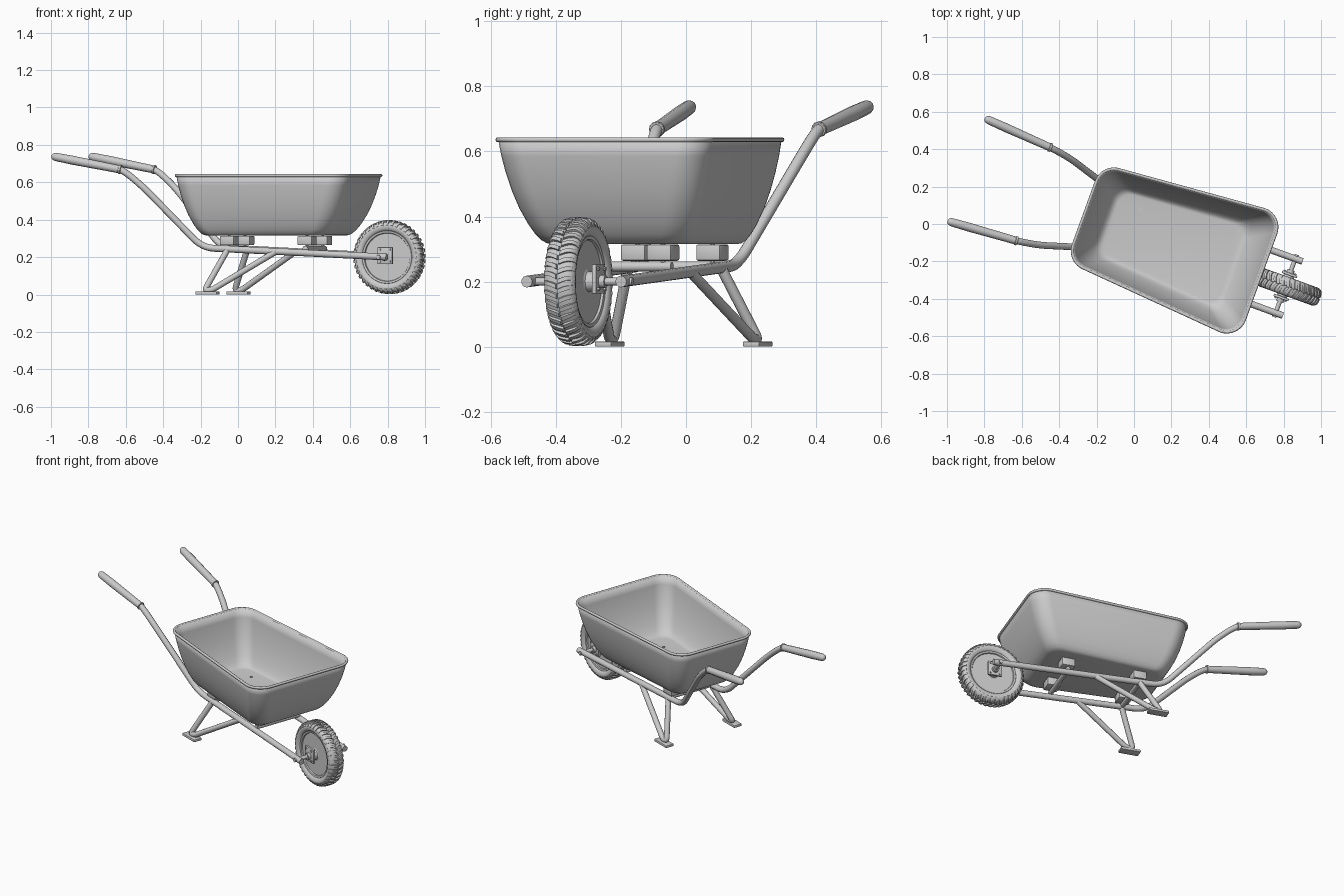
import bpy, bmesh, math
from mathutils import Vector, Matrix

if "Cube" in bpy.data.objects:
    bpy.data.objects.remove(bpy.data.objects["Cube"])

# Built along +x and symmetric in y, then turned into place at the end
def finish(name, bm, angle=35):
    me = bpy.data.meshes.new(name)
    bm.to_mesh(me)
    bm.free()
    ob = bpy.data.objects.new(name, me)
    bpy.context.collection.objects.link(ob)
    smooth(ob, angle)
    return ob

def smooth(ob, angle=35):
    bpy.ops.object.select_all(action='DESELECT')
    ob.select_set(True)
    bpy.context.view_layer.objects.active = ob
    bpy.ops.object.shade_smooth_by_angle(angle=math.radians(angle))

def rounded(pts, d, n=6):
    pts = [Vector(p) for p in pts]
    out = [pts[0]]
    for a, b, c in zip(pts, pts[1:], pts[2:]):
        p = b + (a - b).normalized() * min(d, (a - b).length * .48)
        q = b + (c - b).normalized() * min(d, (c - b).length * .48)
        out += [p * (1-t)**2 + b * 2*t*(1-t) + q * t*t for t in [i / n for i in range(n + 1)]]
    return out + [pts[-1]]

def tube(name, pts, r, radii=None, cyclic=False, res=4):
    cu = bpy.data.curves.new(name, 'CURVE')
    cu.dimensions = '3D'
    cu.bevel_depth, cu.bevel_resolution, cu.use_fill_caps = r, res, True
    sp = cu.splines.new('POLY')
    sp.points.add(len(pts) - 1)
    for i, p in enumerate(pts):
        sp.points[i].co = (*p, 1)
        sp.points[i].radius = radii[i] if radii else 1
    sp.use_cyclic_u = cyclic
    ob = bpy.data.objects.new(name, cu)
    bpy.context.collection.objects.link(ob)
    bpy.ops.object.select_all(action='DESELECT')
    ob.select_set(True)
    bpy.context.view_layer.objects.active = ob
    bpy.ops.object.convert(target='MESH')
    ob = bpy.context.view_layer.objects.active
    smooth(ob, 40)
    return ob

def box(name, loc, size, bevel=.004):
    bm = bmesh.new()
    bmesh.ops.create_cube(bm, size=1, matrix=Matrix.Translation(loc) @ Matrix.Diagonal((*size, 1)))
    bmesh.ops.bevel(bm, geom=bm.edges[:], offset=bevel, segments=2, affect='EDGES', profile=.5)
    return finish(name, bm)

def lathe(name, prof, centre, steps=64):
    bm = bmesh.new()
    rings = [[bm.verts.new((centre[0] + r * math.cos(a), centre[1] + y, centre[2] + r * math.sin(a)))
              for a in [2 * math.pi * i / steps for i in range(steps)]] for r, y in prof]
    for a, b in zip(rings, rings[1:]):
        for i in range(steps):
            j = (i + 1) % steps
            bm.faces.new((a[i], a[j], b[j], b[i]))
    bm.faces.new(rings[0])
    bm.faces.new(rings[-1])
    bmesh.ops.recalc_face_normals(bm, faces=bm.faces)
    return finish(name, bm)

# Tray: lofted rounded trapezoids, wider towards the wheel
def tray_loop(s, z, n=8):
    mix = lambda a, b: a + (b - a) * s
    back, front = mix(-.267, -.12), mix(.73, .565)
    hb, hf, r = mix(.28, .18), mix(.345, .22), mix(.1, .075)
    pts = []
    for cx, cy, a0 in ((front-r, hf-r, 0), (back+r, hb-r, 90), (back+r, r-hb, 180), (front-r, r-hf, 270)):
        for i in range(n + 1):
            a = math.radians(a0 + 90 * i / n)
            pts.append((cx + r * math.cos(a), cy + r * math.sin(a), z))
    return pts

bm = bmesh.new()
levels = [(0, .637), (.06, .585), (.14, .535), (.25, .48), (.39, .425), (.56, .375),
          (.69, .345), (.8, .327), (.9, .318), (1, .315)]
rings = [[bm.verts.new(p) for p in tray_loop(s, z)] for s, z in levels]
for a, b in zip(rings, rings[1:]):
    for i in range(len(a)):
        j = (i + 1) % len(a)
        bm.faces.new((a[j], a[i], b[i], b[j]))
bm.faces.new(rings[-1][::-1])
tray = finish("tray", bm, 50)
mod = tray.modifiers.new("thickness", 'SOLIDIFY')
mod.thickness, mod.offset = .008, -1
bm = bmesh.new()
bm.from_mesh(tray.data)
bmesh.ops.recalc_face_normals(bm, faces=bm.faces)
if min(bm.faces, key=lambda f: f.calc_center_median().z).normal.z > 0:
    bmesh.ops.reverse_faces(bm, faces=bm.faces)
bm.to_mesh(tray.data)
bm.free()
tube("tray_rim", tray_loop(0, .636), .008, cyclic=True, res=3)

# Frame rails, grips and legs on both sides
AX, AZ = .874, .2
for s, side in ((1, "left"), (-1, "right")):
    rail = [(.915, .154, .2), (-.135, .152, .25), (-.437, .246, .575), (-.545, .264, .665), (-.60, .268, .677)]
    tube("rail_" + side, rounded([(x, s*y, z) for x, y, z in rail], .07), .018)
    a, b = Vector((-.555, s*.265, .667)), Vector((-.942, s*.292, .74))
    ts = (0, .004, .03, .035, .3, .7, .94, .965, .985, .996, 1)
    tube("grip_" + side, [a.lerp(b, t) for t in ts], .022,
         [1, 1.1, 1.1, .95, 1, 1.08, 1, .9, .7, .42, .1])
    leg = [(.01, .152, .243), (-.092, .236, .022), (-.055, .236, .022), (.285, .152, .23)]
    tube("leg_" + side, rounded([(x, s*y, z) for x, y, z in leg], .03), .0165)
    box("foot_" + side, (-.073, s*.242, .008), (.122, .055, .016))
    # Axle bracket with bolts
    box("axle_plate_" + side, (AX, s*.066, AZ + .008), (.085, .014, .09), .003)
    tube("axle_collar_" + side, [(AX, s*.07, AZ), (AX, s*.09, AZ)], .02)
    for dx in (-.028, .028):
        for dz in (-.024, .04):
            tube("plate_bolt_" + side, [(AX+dx, s*.07, AZ+dz), (AX+dx, s*.08, AZ+dz)], .006, res=1)

# Cross bars, tray mounting blocks and bolts
for x, end in ((.007, "rear"), (.45, "front")):
    tube("cross_bar_" + end, [(x, -.152, .246), (x, .152, .246)], .015)
    for y in (-.123, .123):
        box("mount_block_" + end, (x, y, .289), (.082, .08, .05), .006)
        tube("tray_bolt_" + end, [(x, y, .25), (x, y, .328)], .008, res=2)

# Wheel: axle, disc rim, tyre and tread
C = (AX, 0, AZ)
tube("axle", [(AX, -.178, AZ), (AX, .178, AZ)], .012)
half = [(.012, .06), (.028, .06), (.032, .034), (.045, .026), (.105, .02), (.124, .022), (.13, .037), (.14, .039), (.144, .034)]
lathe("wheel_disc", half + [(r, -y) for r, y in half[::-1]], C)
half = [(.138, .03), (.142, .04), (.15, .046), (.163, .05), (.174, .048), (.183, .041), (.188, .03), (.19, .012)]
lathe("tyre", half + [(r, -y) for r, y in half[::-1]], C, 80)
for s in (1, -1):
    for i in range(5):
        a = 2 * math.pi * i / 5
        x, z = AX + .068 * math.cos(a), AZ + .068 * math.sin(a)
        tube("wheel_bolt", [(x, s*.02, z), (x, s*.03, z)], .006, res=1)

bm = bmesh.new()
N = 40
section = [(.003, .198, 0), (.02, .1975, .035), (.034, .194, .055), (.046, .183, .06), (.0505, .171, .06)]
for s in (1, -1):
    for i in range(N):
        base = 2 * math.pi * (i + (.5 if s < 0 else 0)) / N
        cols = []
        for y, r, lag in section:
            quad = []
            for da, rr, yy in ((-.042, r - .014, y - .006), (-.034, r, y), (.034, r, y), (.042, r - .014, y - .006)):
                a = base + da + lag
                quad.append(bm.verts.new((AX + rr * math.cos(a), s * max(yy, 0), AZ + rr * math.sin(a))))
            cols.append(quad)
        for p, q in zip(cols, cols[1:]):
            for k in range(3):
                bm.faces.new((p[k], p[k+1], q[k+1], q[k]))
        bm.faces.new(cols[0])
        bm.faces.new(cols[-1])
bmesh.ops.recalc_face_normals(bm, faces=bm.faces)
finish("tyre_tread", bm, 30)

# Turn the whole barrow into its angled pose
pose = Matrix.Rotation(math.radians(-20), 4, 'Z') @ Matrix.Translation((0, -.034, 0))
for ob in bpy.context.scene.objects:
    ob.matrix_world = pose @ ob.matrix_basis
